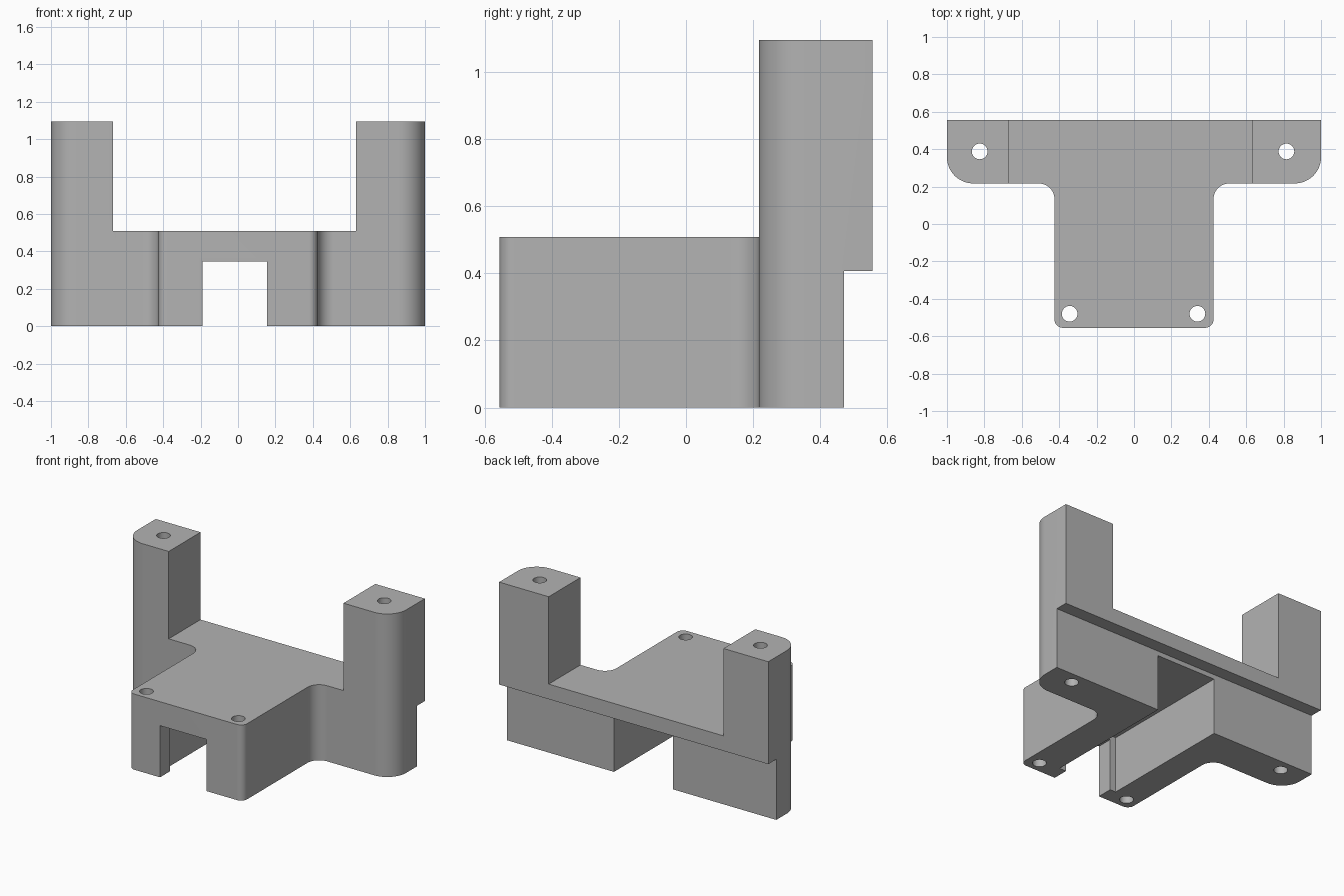
import bpy, bmesh, math
from mathutils import Vector

cube = bpy.data.objects.get("Cube")
if cube:
    bpy.data.objects.remove(cube, do_unlink=True)

grey = bpy.data.materials.new("plain_grey")
grey.use_nodes = True
colour = (0.45, 0.45, 0.45, 1)
grey.diffuse_color = colour
grey.node_tree.nodes["Principled BSDF"].inputs["Base Color"].default_value = colour

BACK, FRONT, WING, TOP = 0.555, -0.555, 0.217, 1.095


def prism(name, points, z0, z1):
    """Extrude a flat outline from z0 to z1."""
    bm = bmesh.new()
    base = bm.faces.new([bm.verts.new((x, y, z0)) for x, y in points])
    out = bmesh.ops.extrude_face_region(bm, geom=[base])
    new = [v for v in out["geom"] if isinstance(v, bmesh.types.BMVert)]
    bmesh.ops.translate(bm, verts=new, vec=(0, 0, z1 - z0))
    bmesh.ops.recalc_face_normals(bm, faces=bm.faces)
    mesh = bpy.data.meshes.new(name)
    bm.to_mesh(mesh)
    bm.free()
    obj = bpy.data.objects.new(name, mesh)
    bpy.context.collection.objects.link(obj)
    return obj


def rounded(corners, steps=12):
    """Round each (x, y, radius) right-angled corner with an arc."""
    points = []
    for i, (x, y, r) in enumerate(corners):
        p = Vector((x, y))
        if r == 0:
            points.append(p)
            continue
        a = (Vector(corners[i - 1][:2]) - p).normalized() * r
        b = (Vector(corners[(i + 1) % len(corners)][:2]) - p).normalized() * r
        for k in range(steps + 1):
            t = math.pi / 2 * k / steps
            points.append(p + a * (1 - math.sin(t)) + b * (1 - math.cos(t)))
    return points


def cut(target, points, z0, z1):
    """Subtract a prism from the target."""
    cutter = prism("cutter", points, z0, z1)
    cutter.hide_render = True
    mod = target.modifiers.new("cut", "BOOLEAN")
    mod.operation, mod.solver, mod.object = "DIFFERENCE", "EXACT", cutter
    bpy.context.view_layer.objects.active = target
    bpy.ops.object.modifier_apply(modifier=mod.name)
    bpy.data.objects.remove(cutter, do_unlink=True)


def cut_box(target, x0, x1, y0, y1, z0, z1):
    cut(target, [(x0, y0), (x1, y0), (x1, y1), (x0, y1)], z0, z1)


# T-shaped body, full height
right_half = [(-1, BACK, 0), (-1, WING, 0.14), (-0.425, WING, 0.085), (-0.425, FRONT, 0.045)]
left_half = [(-x, y, r) for x, y, r in reversed(right_half)]
bracket = prism("mounting_bracket", rounded(right_half + left_half), 0, TOP)
bracket.data.materials.append(grey)

# Lower deck between the two posts
cut_box(bracket, -0.667, 0.632, -1, 1, 0.508, 2)
# Rear step below the overhang
cut_box(bracket, -2, 2, 0.47, 1, -1, 0.407)
# Wide channel underneath, and the narrower front opening
cut_box(bracket, -0.234, 0.206, -0.45, 1, -1, 0.376)
cut_box(bracket, -0.191, 0.156, -1, 0, -1, 0.347)

# Screw holes through the posts and the front legs
for hx, hy in [(-0.825, 0.388), (0.815, 0.388), (-0.344, -0.48), (0.339, -0.48)]:
    circle = [(hx + 0.042 * math.cos(math.tau * k / 32),
               hy + 0.042 * math.sin(math.tau * k / 32)) for k in range(32)]
    cut(bracket, circle, -1, 2)

# Smooth the fillets and bores, keep the edges crisp
bpy.ops.object.select_all(action="DESELECT")
bracket.select_set(True)
bpy.context.view_layer.objects.active = bracket
bpy.ops.object.shade_smooth_by_angle(angle=math.radians(30))
